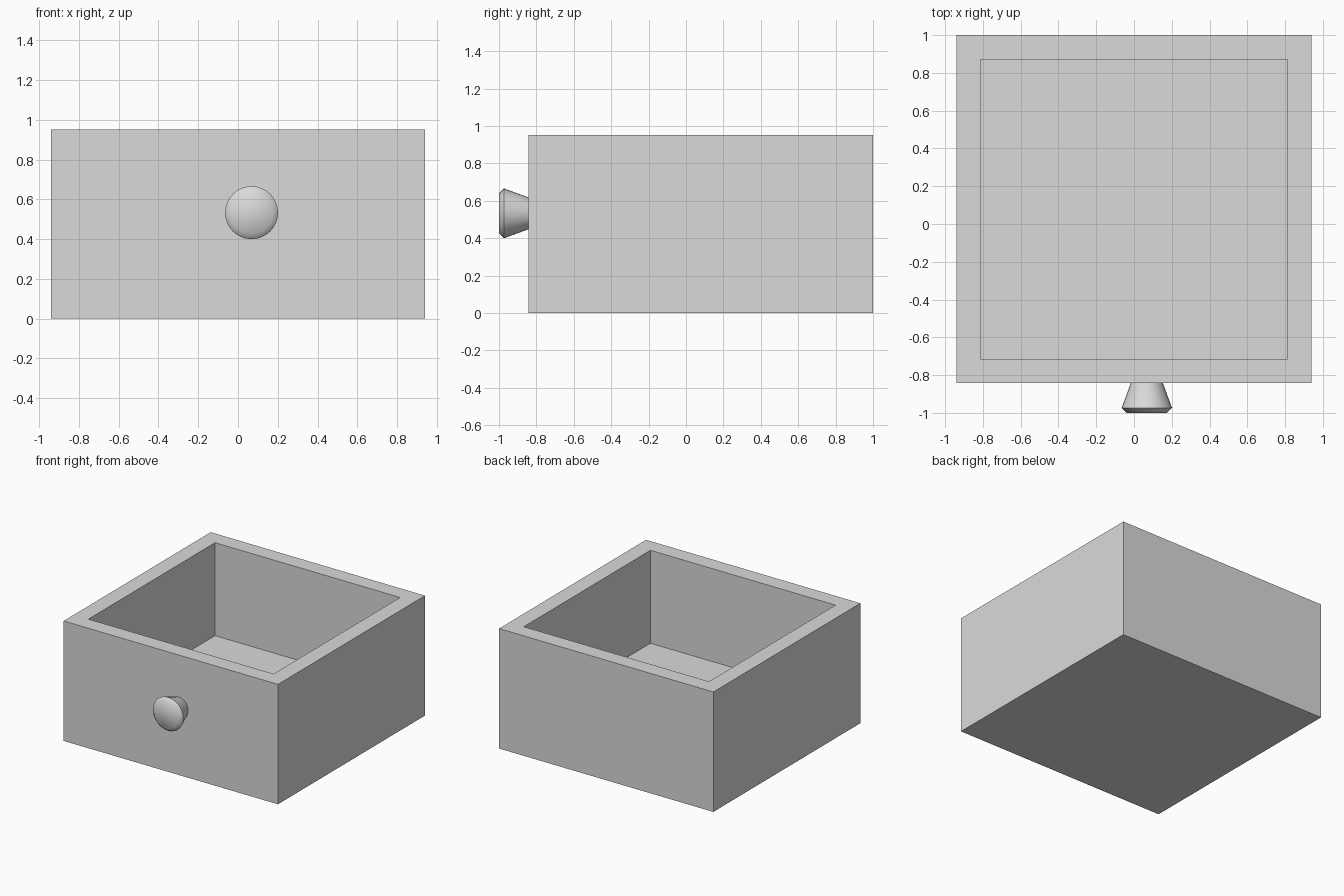
import bpy, bmesh
from math import cos, sin, pi, radians

if "Cube" in bpy.data.objects:
    bpy.data.objects.remove(bpy.data.objects["Cube"])

grey = bpy.data.materials.new("plain grey")
colour = (0.7, 0.7, 0.7, 1)
grey.use_nodes = True
grey.diffuse_color = colour
grey.node_tree.nodes["Principled BSDF"].inputs["Base Color"].default_value = colour


def make_object(name, bm):
    bmesh.ops.recalc_face_normals(bm, faces=bm.faces)
    mesh = bpy.data.meshes.new(name)
    bm.to_mesh(mesh)
    bm.free()
    mesh.materials.append(grey)
    obj = bpy.data.objects.new(name, mesh)
    bpy.context.collection.objects.link(obj)
    return obj


# Drawer box: a block whose top is inset for the rim, then sunk to the floor
half_width, front, back, height = 0.94, -0.842, 1.0, 0.951
wall, floor_z = 0.128, 0.214
bm = bmesh.new()
bmesh.ops.create_cube(bm, size=1)
for v in bm.verts:
    v.co.x *= 2 * half_width
    v.co.y = back if v.co.y > 0 else front
    v.co.z = height if v.co.z > 0 else 0
top = max(bm.faces, key=lambda f: f.calc_center_median().z)
bmesh.ops.inset_individual(bm, faces=[top], thickness=wall, use_even_offset=True)
well = bmesh.ops.extrude_discrete_faces(bm, faces=[top])["faces"][0]
for v in well.verts:
    v.co.z = floor_z
make_object("drawer_box", bm)

# Knob: flared round profile (radius, y) with a bevelled front, set off centre
knob_x, knob_z, sides = 0.068, 0.533, 32
profile = [(0.085, front), (0.133, -0.973), (0.106, -1.0)]
bm = bmesh.new()
rings = [[bm.verts.new((knob_x + r * cos(2 * pi * i / sides), y,
                        knob_z + r * sin(2 * pi * i / sides)))
          for i in range(sides)] for r, y in profile]
for a, b in zip(rings, rings[1:]):
    for i in range(sides):
        j = (i + 1) % sides
        bm.faces.new((a[i], a[j], b[j], b[i]))
bm.faces.new(rings[0])
bm.faces.new(rings[-1])
knob = make_object("drawer_knob", bm)

bpy.ops.object.select_all(action="DESELECT")
knob.select_set(True)
bpy.context.view_layer.objects.active = knob
bpy.ops.object.shade_smooth_by_angle(angle=radians(55))
